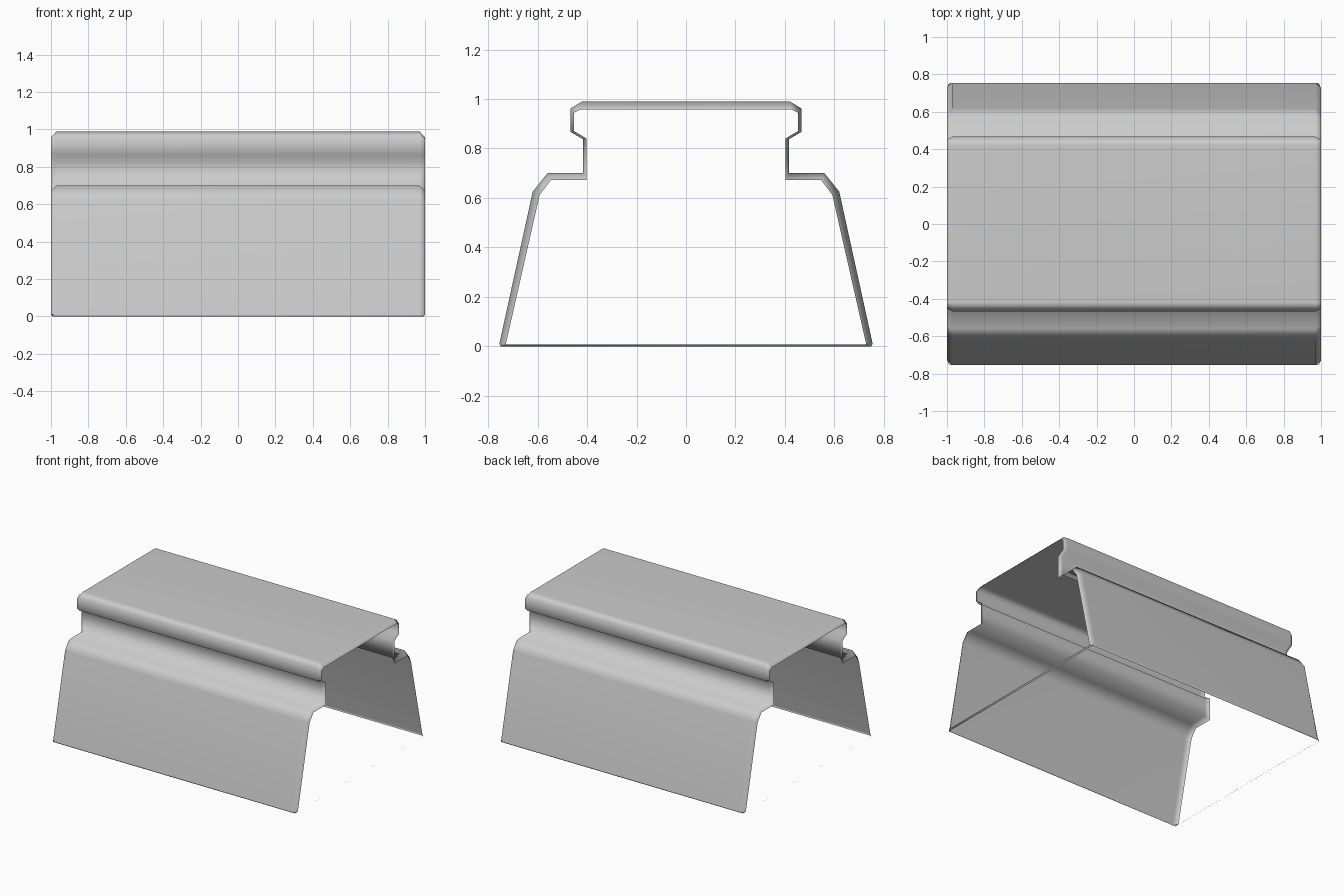
import bpy
import bmesh

if "Cube" in bpy.data.objects:
    bpy.data.objects.remove(bpy.data.objects["Cube"])

# Half cross-sections (y, z), from the roof edge down to the foot
OUTER = [(0.42, 0.99), (0.467, 0.962), (0.467, 0.867), (0.416, 0.837),
         (0.416, 0.70), (0.56, 0.70), (0.62, 0.625), (0.755, 0.01), (0.75, 0.0)]
INNER = [(0.425, 0.958), (0.452, 0.945), (0.452, 0.87), (0.402, 0.84),
         (0.402, 0.672), (0.547, 0.672), (0.592, 0.612), (0.728, 0.012), (0.726, 0.008)]


def ring(bm, half, x, foot_x):
    """Mirrored cross-section placed at x; the foot point may sit at its own x."""
    pts = [(x, y, z) for y, z in half[:-1]] + [(foot_x, *half[-1])]
    left = [(px, -y, z) for px, y, z in reversed(pts)]
    return [bm.verts.new(p) for p in left + pts]


def join(bm, a, b, closed):
    """Quad strip between two rings; closed also spans the open underside."""
    n = len(a)
    for i in range(n if closed else n - 1):
        j = (i + 1) % n
        bm.faces.new((a[i], a[j], b[j], b[i]))


bm = bmesh.new()
rings = [ring(bm, INNER, -1.0, -1.0), ring(bm, OUTER, -0.97, -0.99),
         ring(bm, OUTER, 0.97, 0.99), ring(bm, INNER, 1.0, 1.0)]
# Chamfered end lips (with a thin sill at the bottom) and the open main shell
join(bm, rings[0], rings[1], True)
join(bm, rings[1], rings[2], False)
join(bm, rings[2], rings[3], True)
bmesh.ops.recalc_face_normals(bm, faces=bm.faces[:])
top = max(bm.faces, key=lambda f: f.calc_center_median().z)
top.normal_update()
if top.normal.z < 0:
    bmesh.ops.reverse_faces(bm, faces=bm.faces[:])

mesh = bpy.data.meshes.new("stepped_cover")
bm.to_mesh(mesh)
bm.free()
cover = bpy.data.objects.new("stepped_cover", mesh)
bpy.context.collection.objects.link(cover)

# Soft shading over the stepped profile
for p in mesh.polygons:
    p.use_smooth = True
mod = cover.modifiers.new("weighted_normals", 'WEIGHTED_NORMAL')
mod.weight = 50
